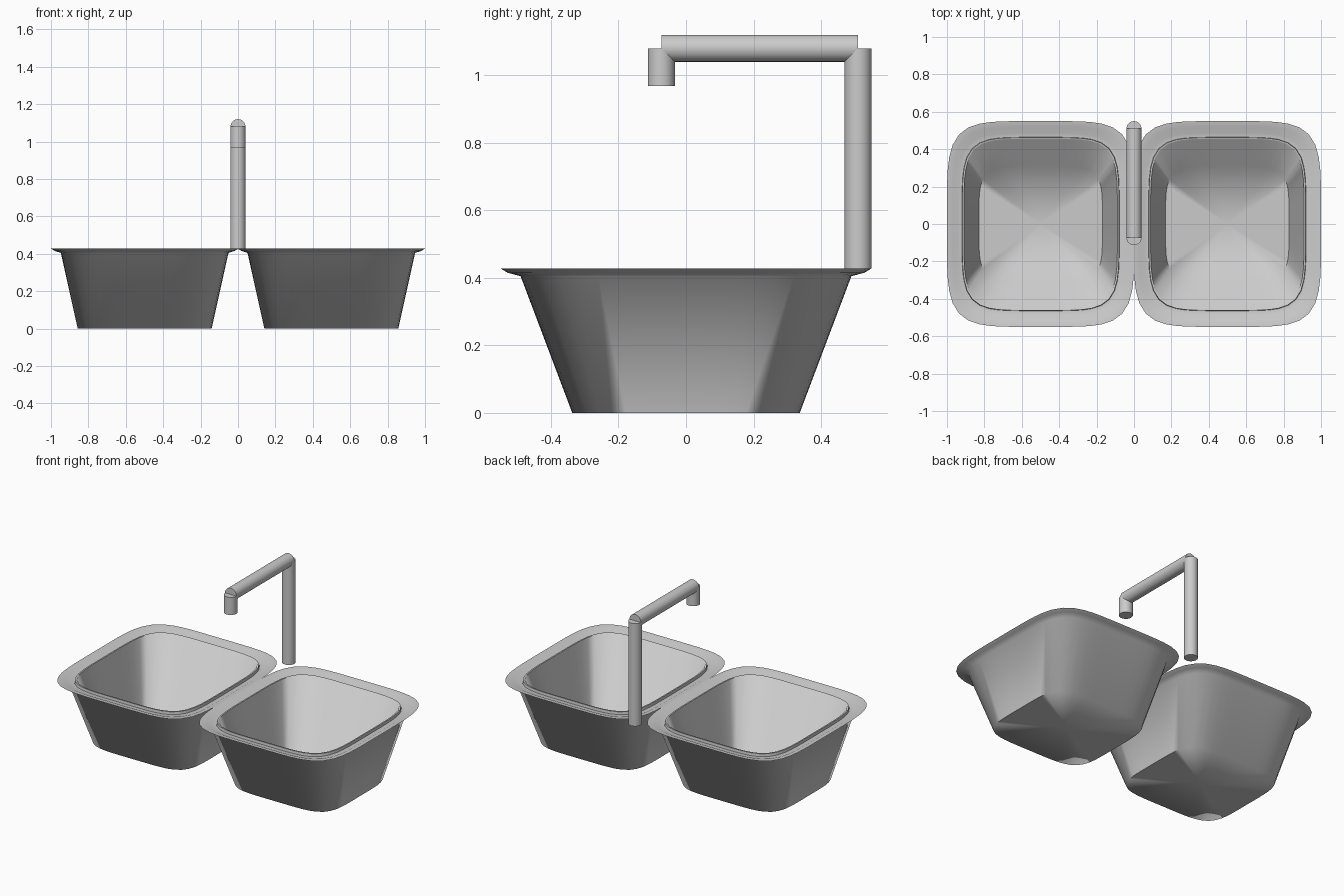
import bpy, bmesh, math
from mathutils import Vector

if "Cube" in bpy.data.objects:
    bpy.data.objects.remove(bpy.data.objects["Cube"])

steel = bpy.data.materials.new("brushed_steel")
steel.diffuse_color = (0.6, 0.6, 0.6, 1)
steel.use_nodes = True
steel.node_tree.nodes["Principled BSDF"].inputs["Base Color"].default_value = steel.diffuse_color


def finish(bm, name, angle):
    bmesh.ops.recalc_face_normals(bm, faces=bm.faces)
    mesh = bpy.data.meshes.new(name)
    bm.to_mesh(mesh)
    bm.free()
    mesh.materials.append(steel)
    obj = bpy.data.objects.new(name, mesh)
    bpy.context.collection.objects.link(obj)
    bpy.ops.object.select_all(action='DESELECT')
    bpy.context.view_layer.objects.active = obj
    obj.select_set(True)
    bpy.ops.object.shade_smooth_by_angle(angle=math.radians(angle))
    return obj


def ring(bm, cx, hx, hy, z, n=64, power=5.0):
    """Rounded rectangle of vertices with half sizes hx, hy."""
    verts = []
    for i in range(n):
        a = 2 * math.pi * i / n
        c, s = math.cos(a), math.sin(a)
        r = (abs(c) ** power + abs(s) ** power) ** (-1 / power)
        verts.append(bm.verts.new((cx + hx * r * c, hy * r * s, z)))
    return verts


# Basin section from outer underside, over the flange and lip, to the inside
SECTION = [
    (0.358, 0.337, 0.0),
    (0.448, 0.490, 0.405),
    (0.480, 0.528, 0.415),
    (0.501, 0.550, 0.428),
    (0.470, 0.518, 0.424),
    (0.440, 0.485, 0.409),
    (0.421, 0.464, 0.408),
    (0.419, 0.462, 0.425),
    (0.410, 0.453, 0.425),
    (0.330, 0.310, 0.025),
]


def basin(name, cx):
    bm = bmesh.new()
    rings = [ring(bm, cx, *row) for row in SECTION]
    n = len(rings[0])
    for a, b in zip(rings, rings[1:]):
        for i in range(n):
            j = (i + 1) % n
            bm.faces.new((a[i], a[j], b[j], b[i]))
    # Underside and inner floor fan out from a centre point
    for loop, z in ((rings[0], 0.0), (rings[-1], 0.025)):
        mid = bm.verts.new((cx, 0, z))
        for i in range(n):
            bm.faces.new((loop[i], loop[(i + 1) % n], mid))
    return finish(bm, name, 75)


def tube(name, start, end, radius=0.04):
    a, b = Vector(start), Vector(end)
    bm = bmesh.new()
    bmesh.ops.create_cone(bm, cap_ends=True, segments=32, radius1=radius,
                          radius2=radius, depth=(b - a).length)
    turn = (b - a).to_track_quat('Z', 'Y').to_matrix()
    bmesh.ops.rotate(bm, verts=bm.verts, matrix=turn)
    bmesh.ops.translate(bm, verts=bm.verts, vec=(a + b) / 2)
    return finish(bm, name, 40)


basin("left_basin", -0.499)
basin("right_basin", 0.499)

# Tap
tube("tap_post", (0, 0.51, 0.428), (0, 0.51, 1.08))
tube("tap_arm", (0, 0.51, 1.08), (0, -0.073, 1.08))
tube("tap_spout", (0, -0.073, 1.08), (0, -0.073, 0.968))
